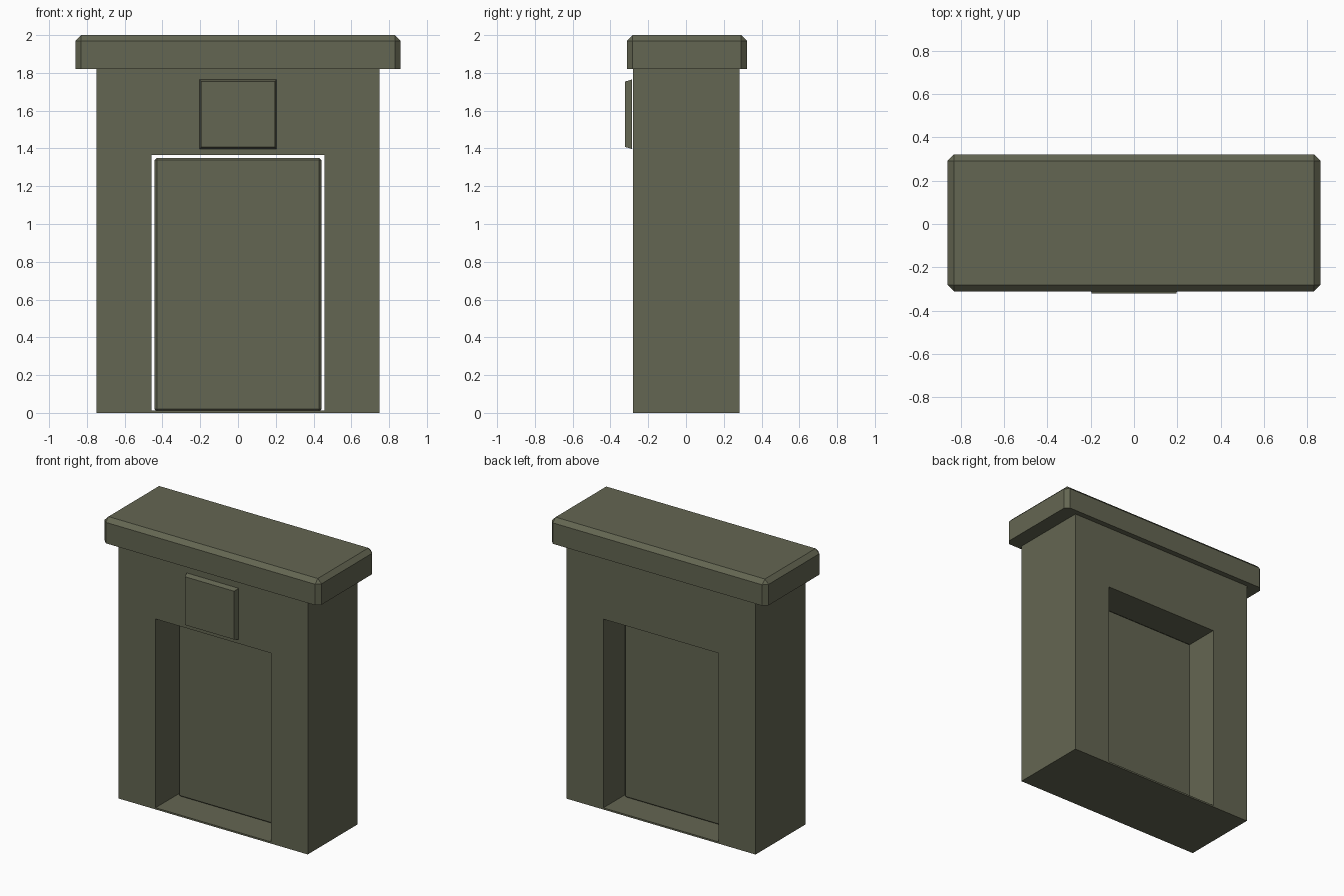
import bpy, bmesh

if "Cube" in bpy.data.objects:
    bpy.data.objects.remove(bpy.data.objects["Cube"])

olive = bpy.data.materials.new("dark olive")
olive.diffuse_color = (0.127, 0.133, 0.084, 1)
olive.use_nodes = True
olive.node_tree.nodes["Principled BSDF"].inputs["Base Color"].default_value = olive.diffuse_color


def finish(name, bm):
    bmesh.ops.recalc_face_normals(bm, faces=bm.faces)
    me = bpy.data.meshes.new(name)
    bm.to_mesh(me)
    bm.free()
    me.materials.append(olive)
    ob = bpy.data.objects.new(name, me)
    bpy.context.collection.objects.link(ob)
    return ob


def box(x, y0, y1, z0, z1):
    """Box centred on x = 0."""
    bm = bmesh.new()
    bmesh.ops.create_cube(bm, size=1)
    for v in bm.verts:
        v.co.x *= 2 * x
        v.co.y = y0 if v.co.y < 0 else y1
        v.co.z = z0 if v.co.z < 0 else z1
    return bm


def chamfer(bm, width, keep=lambda e: True):
    edges = [e for e in bm.edges if keep(e)]
    bmesh.ops.bevel(bm, geom=edges, offset=width, segments=1,
                    profile=0.5, affect='EDGES')


# Wall: rectangular ring with a through opening and a thin sill
bm = bmesh.new()
outer = [(-0.75, 0), (0.75, 0), (0.75, 1.82), (-0.75, 1.82)]
inner = [(-0.457, 0.012), (0.457, 0.012), (0.457, 1.365), (-0.457, 1.365)]
rings = [[bm.verts.new((x, y, z)) for x, z in loop]
         for y, loop in ((-0.281, outer), (-0.281, inner),
                         (0.283, inner), (0.283, outer))]
for r in range(4):
    a, b = rings[r], rings[(r + 1) % 4]
    for i in range(4):
        j = (i + 1) % 4
        bm.faces.new((a[i], a[j], b[j], b[i]))
finish("wall", bm)

# Cap slab: top and upright edges chamfered, underside sharp
bm = box(0.86, -0.312, 0.322, 1.82, 2.0)
chamfer(bm, 0.03, lambda e: max(v.co.z for v in e.verts) > 1.9)
finish("cap", bm)

# Door panel in the middle of the opening
bm = box(0.442, -0.05, 0.07, 0.008, 1.35)
chamfer(bm, 0.012)
finish("door", bm)

# Sign plate, slightly narrower at the front
bm = box(0.205, -0.322, -0.287, 1.397, 1.765)
for v in bm.verts:
    if v.co.y < -0.3:
        v.co.x *= 0.95
        v.co.z += 0.011 if v.co.z < 1.5 else -0.011
finish("sign_plate", bm)
